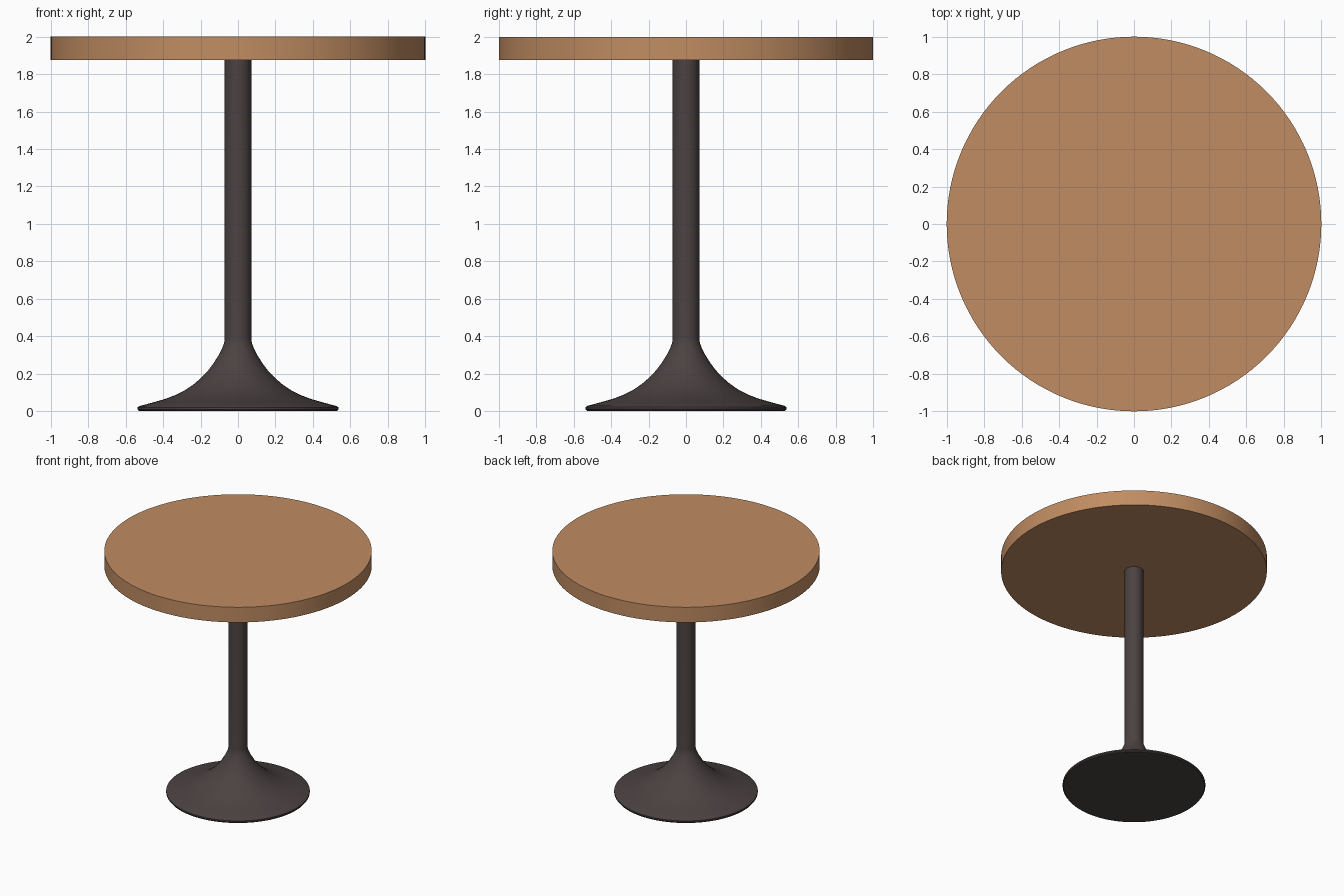
import bpy, math

if "Cube" in bpy.data.objects:
    bpy.data.objects.remove(bpy.data.objects["Cube"])


def material(name, rgb):
    m = bpy.data.materials.new(name)
    m.diffuse_color = (*rgb, 1.0)
    m.use_nodes = True
    m.node_tree.nodes["Principled BSDF"].inputs["Base Color"].default_value = m.diffuse_color
    return m


def lathe(name, profile, mat, segments=128, angle=30):
    """Revolve (radius, z) points around z; zero-radius ends become poles."""
    verts, faces, rings = [], [], []
    for r, z in profile:
        n = 1 if r == 0 else segments
        rings.append(list(range(len(verts), len(verts) + n)))
        for i in range(n):
            a = 2 * math.pi * i / segments
            verts.append((r * math.cos(a), r * math.sin(a), z))
    for lo, hi in zip(rings, rings[1:]):
        for i in range(segments):
            j = (i + 1) % segments
            if len(lo) == 1:
                faces.append((lo[0], hi[j], hi[i]))
            elif len(hi) == 1:
                faces.append((lo[i], lo[j], hi[0]))
            else:
                faces.append((lo[i], lo[j], hi[j], hi[i]))
    me = bpy.data.meshes.new(name)
    me.from_pydata(verts, [], faces)
    me.materials.append(mat)
    ob = bpy.data.objects.new(name, me)
    bpy.context.collection.objects.link(ob)
    bpy.ops.object.select_all(action='DESELECT')
    ob.select_set(True)
    bpy.context.view_layer.objects.active = ob
    bpy.ops.object.shade_smooth_by_angle(angle=math.radians(angle))
    return ob


wood = material("warm wood", (0.53, 0.265, 0.122))
metal = material("dark brown metal", (0.072, 0.054, 0.054))

# Round table top
lathe("table_top", [(0, 1.875), (1.0, 1.875), (1.0, 2.0), (0, 2.0)], wood)

# Flared trumpet foot running up into the straight column
lathe("pedestal", [
    (0, 0.003), (0.53, 0.003), (0.537, 0.01), (0.537, 0.021), (0.525, 0.028),
    (0.46, 0.045), (0.39, 0.065), (0.33, 0.088), (0.28, 0.114),
    (0.235, 0.145), (0.195, 0.18), (0.16, 0.217), (0.13, 0.257),
    (0.103, 0.30), (0.083, 0.34), (0.074, 0.365), (0.071, 0.39),
    (0.071, 1.876), (0, 1.876)], metal)

# Thin floor pad under the foot
lathe("floor_pad", [(0, 0.0), (0.53, 0.0), (0.53, 0.004), (0, 0.004)], metal)
